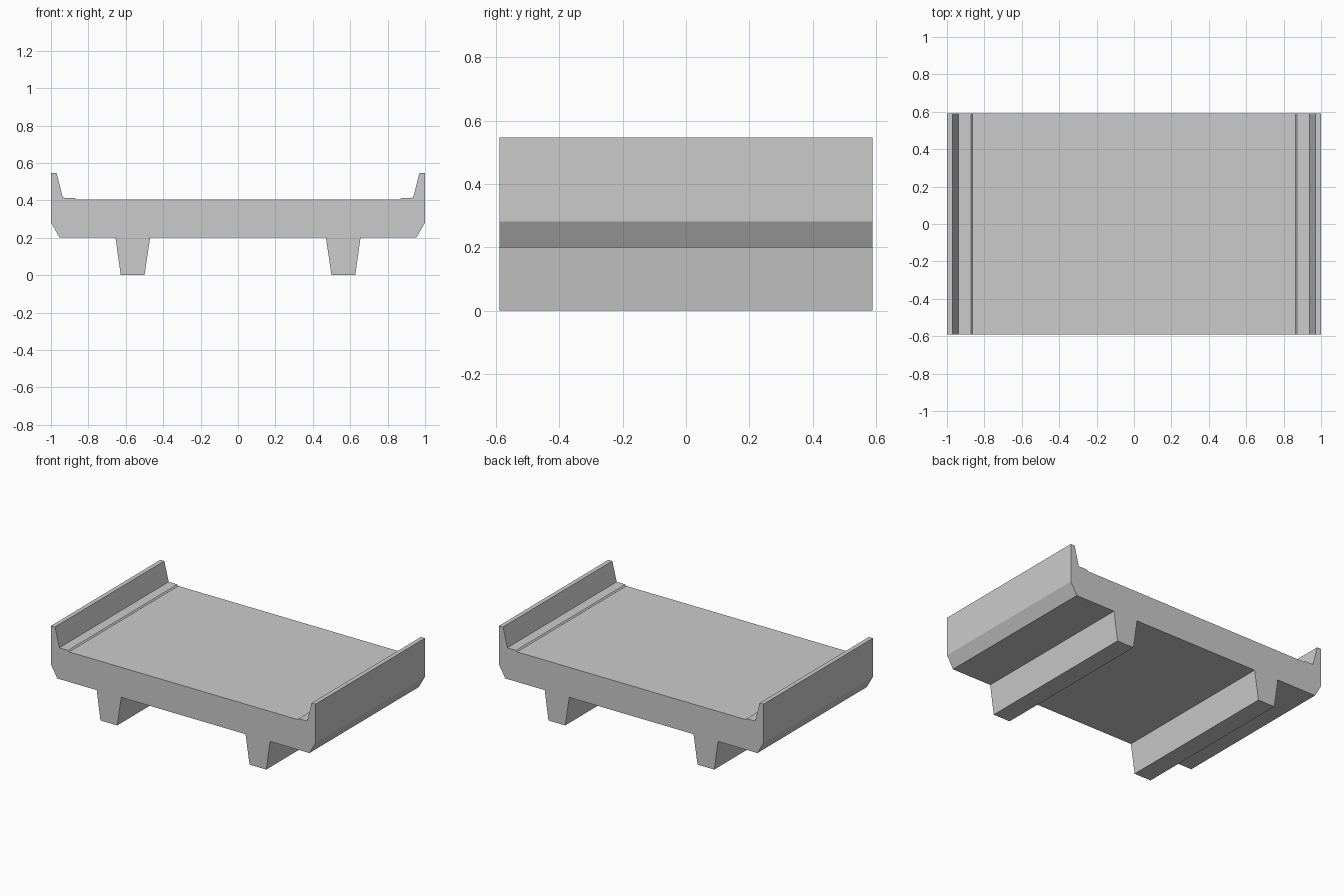
import bpy
import bmesh

cube = bpy.data.objects.get("Cube")
if cube:
    bpy.data.objects.remove(cube, do_unlink=True)

HALF_LENGTH = 0.59

# Concrete colour
concrete = bpy.data.materials.new("concrete_grey")
concrete.use_nodes = True
colour = (0.6, 0.6, 0.6, 1.0)
concrete.diffuse_color = colour
concrete.node_tree.nodes["Principled BSDF"].inputs["Base Color"].default_value = colour

# Half cross-section, from the underside outwards and up to the deck
half_profile = [
    (0.47, 0.2), (0.5, 0.0), (0.627, 0.0), (0.655, 0.2),   # girder
    (0.953, 0.2), (1.0, 0.282),                            # chamfered edge
    (1.0, 0.547), (0.97, 0.547), (0.937, 0.414),           # parapet
    (0.872, 0.413), (0.864, 0.405),                        # kerb step
]


def extrude_profile(name, points, half_length, material):
    """Sweep a closed x-z outline along y."""
    bm = bmesh.new()
    face = bm.faces.new([bm.verts.new((x, -half_length, z)) for x, z in points])
    swept = bmesh.ops.extrude_face_region(bm, geom=[face])["geom"]
    verts = [v for v in swept if isinstance(v, bmesh.types.BMVert)]
    bmesh.ops.translate(bm, verts=verts, vec=(0, 2 * half_length, 0))
    bmesh.ops.recalc_face_normals(bm, faces=bm.faces[:])
    mesh = bpy.data.meshes.new(name)
    bm.to_mesh(mesh)
    bm.free()
    mesh.materials.append(material)
    obj = bpy.data.objects.new(name, mesh)
    bpy.context.collection.objects.link(obj)
    return obj


# Mirror the half outline into the full bridge deck section
outline = half_profile + [(-x, z) for x, z in reversed(half_profile)]
extrude_profile("bridge_deck", outline, HALF_LENGTH, concrete)
